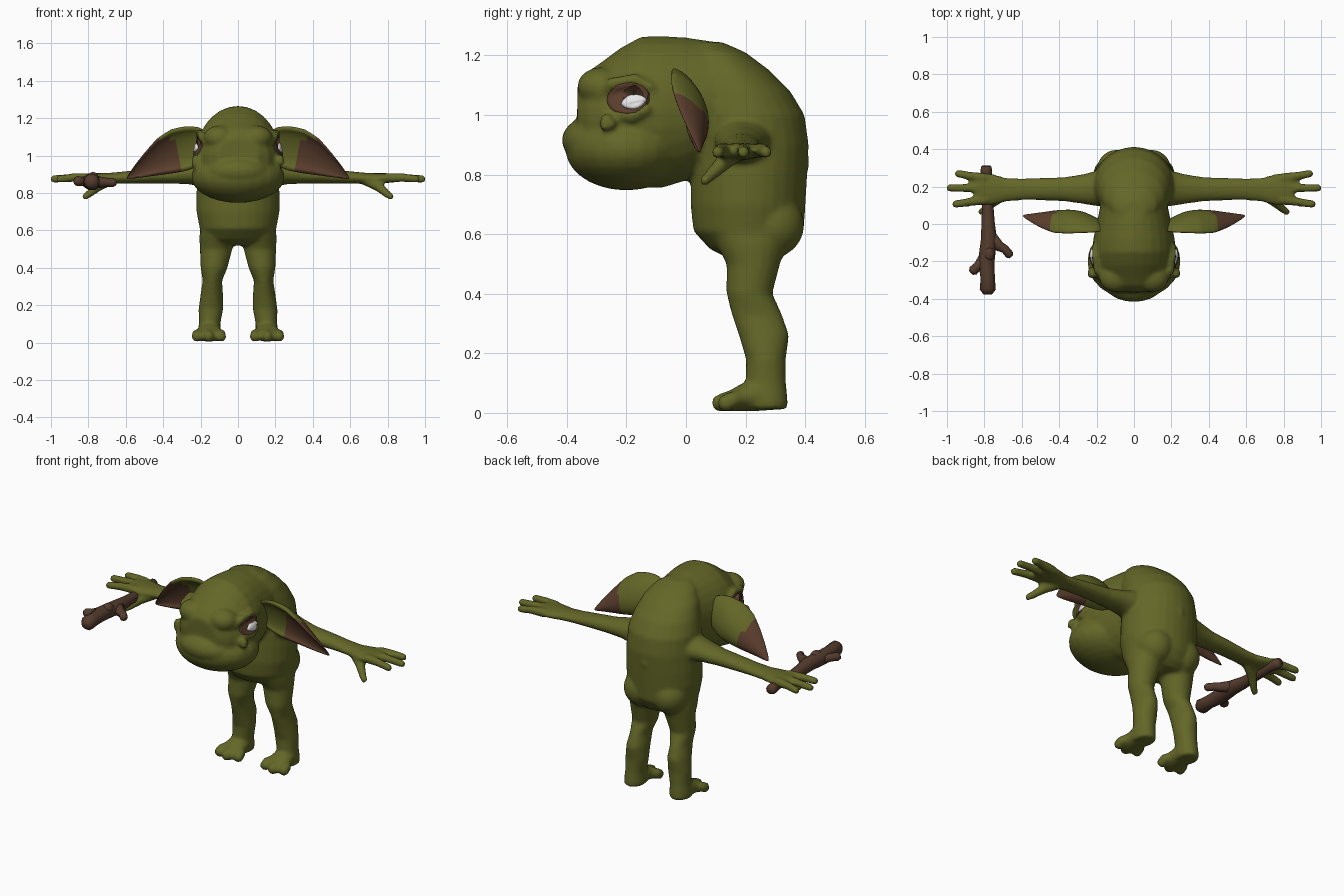
import bpy, bmesh, math
from mathutils import Vector, Matrix
from mathutils.bvhtree import BVHTree

if "Cube" in bpy.data.objects:
    bpy.data.objects.remove(bpy.data.objects["Cube"])


def material(name, col):
    m = bpy.data.materials.new(name)
    m.diffuse_color = (*col, 1)
    m.use_nodes = True
    m.node_tree.nodes["Principled BSDF"].inputs["Base Color"].default_value = m.diffuse_color
    return m


GREEN = material("olive skin", (0.125, 0.135, 0.02))
BROWN = material("brown skin", (0.105, 0.048, 0.026))
BARK = material("bark", (0.09, 0.045, 0.027))
WHITE = material("eye white", (0.8, 0.8, 0.8))


def loft(bm, rings, n=20):
    """Closed skin through elliptical rings given as (centre, u, v)."""
    loops = []
    for c, u, v in rings:
        c, u, v = Vector(c), Vector(u), Vector(v)
        loops.append([bm.verts.new(c + u * math.cos(2 * math.pi * i / n) + v * math.sin(2 * math.pi * i / n))
                      for i in range(n)])
    skin(bm, loops)


def skin(bm, loops):
    n = len(loops[0])
    for a, b in zip(loops, loops[1:]):
        for i in range(n):
            bm.faces.new((a[i], a[(i + 1) % n], b[(i + 1) % n], b[i]))
    bm.faces.new(loops[0])
    bm.faces.new(loops[-1])


def limb(bm, pts, n=12):
    """Round tube through (x, y, z, radius) points with rounded tip."""
    p = [Vector(q[:3]) for q in pts]
    r = [q[3] for q in pts]
    d = (p[-1] - p[-2]).normalized()
    p += [p[-1] + d * r[-1] * 0.6]
    r += [r[-1] * 0.55]
    rings = []
    for i in range(len(p)):
        t = (p[min(i + 1, len(p) - 1)] - p[max(i - 1, 0)]).normalized()
        u = t.orthogonal() if abs(t.z) > 0.9 else t.cross(Vector((0, 0, 1)))
        u.normalize()
        rings.append((p[i], u * r[i], t.cross(u) * r[i]))
    loft(bm, rings, n)


def ball(bm, c, r):
    bmesh.ops.create_uvsphere(bm, u_segments=24, v_segments=14, radius=1,
                              matrix=Matrix.Translation(c) @ Matrix.Diagonal((*r, 1)))


def finish(bm, name, *mats):
    bmesh.ops.recalc_face_normals(bm, faces=bm.faces)
    for f in bm.faces:
        f.smooth = True
    me = bpy.data.meshes.new(name)
    bm.to_mesh(me)
    bm.free()
    ob = bpy.data.objects.new(name, me)
    bpy.context.collection.objects.link(ob)
    for m in mats:
        me.materials.append(m)
    return ob


# ---- body: overlapping volumes fused into one skin
bm = bmesh.new()

# torso: z, centre y, half width, half depth
torso = [(.52, .23, .13, .09), (.55, .22, .18, .14), (.61, .21, .205, .185), (.70, .208, .222, .193),
         (.80, .212, .222, .195), (.90, .215, .215, .197), (1.0, .20, .21, .198), (1.08, .175, .19, .175),
         (1.15, .14, .165, .14), (1.21, .1, .12, .1), (1.245, .06, .06, .06)]
loft(bm, [((0, y, z), (rx, 0, 0), (0, ry, 0)) for z, y, rx, ry in torso], 28)

# head: y, centre z, half width, half height
head = [(.20, 1.02, .15, .17), (.10, 1.04, .18, .205), (0, 1.02, .2, .24), (-.08, 1.01, .218, .255),
        (-.15, 1.01, .222, .253), (-.22, .995, .215, .23), (-.28, .98, .2, .2), (-.33, .99, .165, .155),
        (-.365, 1.0, .11, .1)]
loft(bm, [((0, y, z), (rx, 0, 0), (0, 0, rz)) for y, z, rx, rz in head], 28)
ball(bm, (0, -.2, .885), (.25, .205, .138))      # wide jaw
ball(bm, (0, -.30, .915), (.17, .117, .085))     # muzzle
ball(bm, (0, .37, .84), (.04, .045, .05))        # spine bump

for s in (1, -1):
    ball(bm, (s * .1, -.285, 1.095), (.085, .08, .065))   # brow
    ball(bm, (s * .095, .285, .63), (.105, .112, .11))    # buttock
    # brow ridge, lower lid and tusk
    limb(bm, [(s * .165, -.29, 1.06, .018), (s * .195, -.25, 1.105, .022), (s * .205, -.17, 1.12, .02),
              (s * .21, -.11, 1.09, .014)])
    limb(bm, [(s * .205, -.23, 1.0, .018), (s * .222, -.18, .995, .022), (s * .225, -.13, 1.02, .015)])
    limb(bm, [(s * .205, -.255, .93, .036), (s * .222, -.262, .965, .032), (s * .226, -.27, .995, .018)])

    # leg: z, x, y, half width, half depth
    leg = [(.64, .11, .21, .09, .14), (.56, .112, .22, .095, .115), (.5, .117, .226, .087, .09),
           (.4, .128, .213, .072, .077), (.33, .137, .238, .052, .085), (.26, .14, .262, .06, .085),
           (.18, .145, .268, .066, .067), (.1, .152, .268, .058, .068), (.04, .155, .268, .062, .074),
           (.012, .155, .268, .06, .074)]
    loft(bm, [((s * x, y, z), (rx, 0, 0), (0, ry, 0)) for z, x, y, rx, ry in leg])
    # foot and toes
    foot = [(.30, .06, .055, .05), (.24, .06, .062, .055), (.18, .05, .07, .045), (.13, .035, .072, .03)]
    loft(bm, [((s * .155, y, z), (rx, 0, 0), (0, 0, rz)) for y, z, rx, rz in foot])
    for x0, x1, y1 in ((.115, .092, .115), (.155, .157, .095), (.195, .219, .115)):
        limb(bm, [(s * x0, .19, .05, .03), (s * x1, y1 + .04, .044, .029), (s * x1, y1 + .012, .029, .03)])

    # arm and palm: x, y, z, half depth, half height
    arm = [(.12, .2, .91, .1, .1), (.2, .19, .91, .095, .075), (.27, .187, .905, .08, .058),
           (.37, .186, .896, .065, .046), (.5, .187, .89, .06, .039), (.6, .185, .883, .058, .033),
           (.68, .183, .878, .063, .03), (.76, .185, .878, .085, .028), (.82, .187, .88, .088, .025),
           (.855, .188, .88, .07, .02)]
    loft(bm, [((s * x, y, z), (0, ry, 0), (0, 0, rz)) for x, y, z, ry, rz in arm])
    # fingers and thumb
    for y0, xt, yt in ((.245, .945, .27), (.19, .99, .193), (.13, .96, .105)):
        limb(bm, [(s * .79, y0, .88, .027), (s * .88, (y0 + yt) / 2, .882, .023), (s * xt, yt, .874, .021)])
    limb(bm, [(s * .68, .165, .87, .03), (s * .75, .12, .835, .028), (s * .79, .085, .8, .022),
              (s * .82, .06, .778, .018)])

body = finish(bm, "body", GREEN)
rm = body.modifiers.new("fuse", 'REMESH')
rm.mode = 'VOXEL'
rm.voxel_size = 0.0105
rm.use_smooth_shade = True
sm = body.modifiers.new("soften", 'SMOOTH')
sm.factor = 0.5
sm.iterations = 5

# ---- eyes: thin plates laid on the head surface
dg = bpy.context.evaluated_depsgraph_get()
surface = BVHTree.FromObject(body, dg)


def eye_plate(name, s, cy, cz, ry, rz, tilt, lift, bulge, mat, point=1.0):
    bm = bmesh.new()
    n, k = 28, 6
    rows = []
    for j in range(k + 1):
        row = []
        for i in range(n):
            a = 2 * math.pi * i / n
            f = max(j / k, .02)
            u = f * ry * math.cos(a)
            v = f * rz * math.copysign(abs(math.sin(a)) ** point, math.sin(a))
            y = cy + u * math.cos(tilt) - v * math.sin(tilt)
            z = cz + u * math.sin(tilt) + v * math.cos(tilt)
            hit, nor, _, _ = surface.ray_cast(Vector((s * .4, y, z)), Vector((-s, 0, 0)))
            if hit is None:
                hit, nor = Vector((s * .2, y, z)), Vector((s, 0, 0))
            row.append(bm.verts.new(hit + nor * (lift + bulge * (1 - f * f) - (.008 if j == k else 0))))
        rows.append(row)
    skin(bm, rows)
    finish(bm, name, mat)


for s, side in ((1, "left"), (-1, "right")):
    eye_plate(side + "_eye_rim", s, -.195, 1.057, .078, .058, .15, .004, 0, BROWN)
    eye_plate(side + "_eye", s, -.175, 1.043, .046, .027, .2, .009, .009, WHITE, 1.4)

# ---- ears: cupped leaf; top x,z / bottom x,z / top y, bottom y, back bulge
ear = [((.15, 1.13), (.17, .97), -.04, .0, .03), ((.21, 1.16), (.21, .94), -.055, .0, .06),
       ((.28, 1.166), (.26, .915), -.06, .005, .09), ((.36, 1.145), (.34, .9), -.065, .01, .1),
       ((.43, 1.1), (.42, .89), -.06, .02, .085), ((.5, 1.02), (.49, .883), -.03, .025, .06),
       ((.56, .94), (.55, .877), .01, .035, .03), ((.598, .882), (.594, .872), .04, .045, .006)]
for s, side in ((1, "left"), (-1, "right")):
    bm = bmesh.new()
    loops = []
    m = 12
    for (tx, tz), (bx, bz), ty, by, bulge in ear:
        loop = []
        for i in range(2 * m):
            inner = i >= m
            t = math.pi * (i + .5) / m if not inner else math.pi * (2 * m - i - .5) / m
            w = (1 - math.cos(t)) / 2
            if inner:
                w = .5 + (w - .5) * .8
            y = ty + (by - ty) * w + bulge * math.sin(t) * (.4 if inner else 1)
            loop.append(bm.verts.new((s * (tx + (bx - tx) * w), y, tz + (bz - tz) * w)))
        loops.append(loop)
    skin(bm, loops)
    # split the skin where the brown starts so colour borders stay straight
    for cut in (.33, .43):
        bmesh.ops.bisect_plane(bm, geom=bm.verts[:] + bm.edges[:] + bm.faces[:],
                               plane_co=(s * cut, 0, 1.03), plane_no=(s, 0, -.25))
    bmesh.ops.recalc_face_normals(bm, faces=bm.faces)
    for f in bm.faces:
        c = f.calc_center_median()
        d = abs(c.x) - .25 * (c.z - 1.03)
        f.material_index = int(d > .43 or (d > .33 and f.normal.y < -.2 and c.z < 1.09))
    ob = finish(bm, side + "_ear", GREEN, BROWN)
    sub = ob.modifiers.new("smooth", 'SUBSURF')
    sub.levels = sub.render_levels = 1

# ---- wooden stick with two side branches and a knot
bm = bmesh.new()
limb(bm, [(-.79, .31, .855, .026), (-.79, .285, .852, .032), (-.785, .24, .85, .025), (-.782, .1, .85, .03),
          (-.78, 0, .852, .036), (-.775, -.08, .857, .043), (-.79, -.2, .86, .044), (-.782, -.29, .86, .038),
          (-.782, -.35, .86, .043)], 10)
limb(bm, [(-.775, -.06, .857, .035), (-.72, -.12, .857, .028), (-.69, -.135, .856, .023),
          (-.665, -.165, .856, .023)], 8)
limb(bm, [(-.79, -.17, .86, .035), (-.835, -.225, .862, .024), (-.86, -.25, .864, .027)], 8)
ball(bm, (-.775, -.16, .88), (.03, .04, .032))
finish(bm, "stick", BARK)
